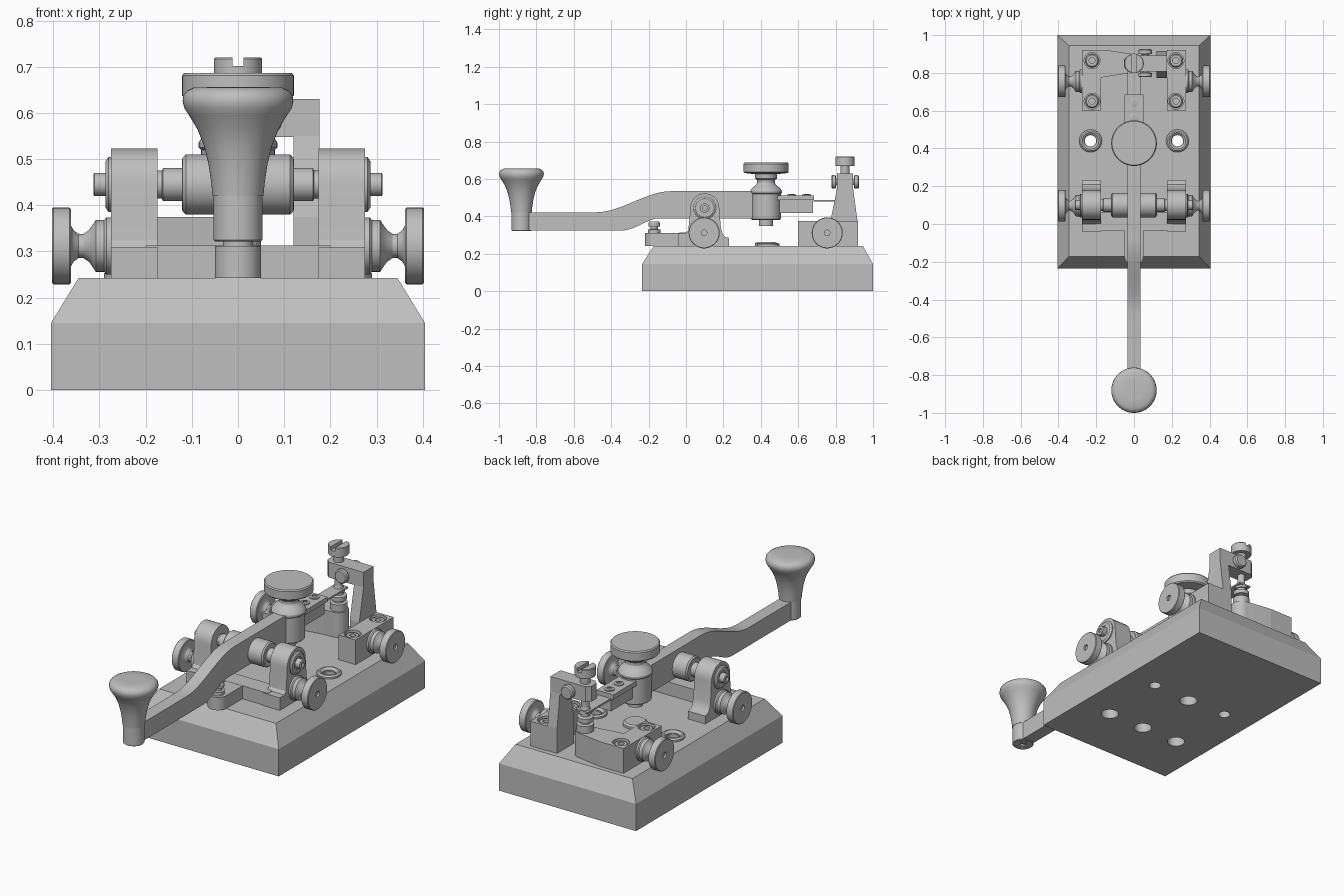
import bpy, bmesh, math

if "Cube" in bpy.data.objects:
    bpy.data.objects.remove(bpy.data.objects["Cube"])

metal = bpy.data.materials.new("plain grey")
metal.use_nodes = True
GREY = (0.52, 0.52, 0.52, 1)
metal.diffuse_color = GREY
metal.node_tree.nodes["Principled BSDF"].inputs["Base Color"].default_value = GREY
PLACE = {"x": lambda u, v, h: (h, u, v), "y": lambda u, v, h: (v, h, u), "z": lambda u, v, h: (u, v, h)}


def finish(name, bm, smooth=True):
    bmesh.ops.recalc_face_normals(bm, faces=bm.faces)
    mesh = bpy.data.meshes.new(name)
    bm.to_mesh(mesh)
    bm.free()
    mesh.materials.append(metal)
    ob = bpy.data.objects.new(name, mesh)
    bpy.context.collection.objects.link(ob)
    if smooth:
        bpy.ops.object.select_all(action="DESELECT")
        ob.select_set(True)
        bpy.context.view_layer.objects.active = ob
        bpy.ops.object.shade_smooth_by_angle(angle=math.radians(32))
    return ob


def lathe(name, profile, centre, axis="z", sign=1, ring=False, n=40, smooth=True):
    """Turn (radius, height) points around an axis; centre is the offset across it."""
    bm = bmesh.new()
    rows = []
    for r, h in profile:
        rows.append([bm.verts.new(PLACE[axis](centre[0] + r * math.cos(i * math.tau / n),
                                              centre[1] + r * math.sin(i * math.tau / n), sign * h))
                     for i in range(n)])
    pairs = list(zip(rows, rows[1:]))
    if ring:
        pairs.append((rows[-1], rows[0]))
    else:
        bm.faces.new(rows[0])
        bm.faces.new(rows[-1])
    for a, b in pairs:
        for i in range(n):
            j = (i + 1) % n
            bm.faces.new((a[i], a[j], b[j], b[i]))
    return finish(name, bm, smooth)


def rod(name, r, lo, hi, centre, axis="z", sign=1, **kw):
    return lathe(name, [(r, lo), (r, hi)], centre, axis, sign, **kw)


def prism(name, outline, lo, hi, axis="z", smooth=True):
    bm = bmesh.new()
    a = [bm.verts.new(PLACE[axis](u, v, lo)) for u, v in outline]
    b = [bm.verts.new(PLACE[axis](u, v, hi)) for u, v in outline]
    bm.faces.new(a)
    bm.faces.new(b)
    for i in range(len(a)):
        j = (i + 1) % len(a)
        bm.faces.new((a[i], a[j], b[j], b[i]))
    return finish(name, bm, smooth)


def box(name, x, y, z):
    return prism(name, [(x[0], y[0]), (x[1], y[0]), (x[1], y[1]), (x[0], y[1])], z[0], z[1], smooth=False)


def arc(cx, cy, r, start, end, n=14):
    return [(cx + r * math.cos(math.radians(start + (end - start) * i / n)),
             cy + r * math.sin(math.radians(start + (end - start) * i / n))) for i in range(n + 1)]


def ease(y0, y1, z0, z1, n=12):
    return [(y0 + (y1 - y0) * i / n, z0 + (z1 - z0) * (3 - 2 * i / n) * (i / n) ** 2) for i in range(n + 1)]


def cut(target, cutter):
    mod = target.modifiers.new("cut", "BOOLEAN")
    mod.operation, mod.solver, mod.object = "DIFFERENCE", "EXACT", cutter
    bpy.context.view_layer.objects.active = target
    bpy.ops.object.modifier_apply(modifier=mod.name)
    bpy.data.objects.remove(cutter)


# Base board with a sloped rim, mounting holes and pockets underneath
TOP = 0.243
bm = bmesh.new()
levels = []
for x, y0, y1, z in ((.405, -.235, 1, 0), (.405, -.235, 1, .145), (.345, -.172, .945, TOP)):
    levels.append([bm.verts.new(p) for p in ((-x, y0, z), (x, y0, z), (x, y1, z), (-x, y1, z))])
bm.faces.new(levels[0])
bm.faces.new(levels[2])
for a, b in zip(levels, levels[1:]):
    for i in range(4):
        bm.faces.new((a[i], a[i - 1], b[i - 1], b[i]))
base = finish("base", bm, smooth=False)
for s in (-1, 1):
    cut(base, rod("cutter", .03, -.1, .4, (s * .23, .44), smooth=False))
    lathe("mounting_washer", [(.032, .235), (.06, .235), (.06, .252), (.052, .259), (.044, .259), (.032, .249)],
          (s * .23, .44), ring=True)
for c in ((-.22, .07), (0, .07), (.22, .07), (0, .43)):
    cut(base, rod("cutter", .044, -.1, .06, c, smooth=False))

# Frame: bridge, rounded front tongue and stop screw
box("frame_bridge", (-.2, .2), (-.035, .06), (TOP, .313))
prism("frame_tongue", [(.05, 0), (-.05, 0)] + arc(0, -.17, .05, 180, 360), TOP, .312)
lathe("stop_screw", [(.033, .31), (.033, .33), (.02, .332), (.02, .345), (.031, .347), (.031, .365), (.025, .374)], (0, -.17))
lathe("stop_anvil", [(.06, TOP), (.06, .255), (.05, .263)], (0, .428))

# Pivot supports, bearings and thumb screws on both sides
AXLE = (.1, .445)
pillar = ([(-.04, TOP), (-.04, .31), (0, .31), (.012, .325), (.02, .4)] + arc(*AXLE, .078, 180, 0)
          + [(.186, .34), (.196, .305), (.21, .29), (.23, .285), (.23, TOP)])
thumb = [(.062, .26), (.062, .285), (.056, .29), (.056, .308), (.048, .313), (.034, .323), (.026, .335),
         (.026, .345), (.034, .356), (.045, .362), (.08, .362), (.083, .365), (.083, .4), (.08, .403),
         (.015, .403), (.015, .393)]
for s, side in ((-1, "right"), (1, "left")):
    prism(side + "_pivot_support", pillar, s * .174, s * .275, "x")
    lathe(side + "_bearing_nut", [(.06, .27), (.06, .28), (.05, .287), (.033, .287), (.033, .283), (.025, .283),
                                  (.025, .311), (.022, .313), (.012, .313), (.012, .303)], AXLE, "x", s)
    lathe(side + "_pivot_pin", [(.055, .11), (.055, .121), (.036, .121), (.036, .162), (.03, .165), (.03, .18)], AXLE, "x", s)
    for y in (.097, .755):
        lathe(side + "_thumb_screw", thumb, (y, .312), "x", s)
lathe("pivot_barrel", [(.058, -.12), (.065, -.113), (.065, .113), (.058, .12)], AXLE, "x")

# Swan-necked lever with its handle
lever = ([(-.88, .325)] + ease(-.34, -.14, .325, .39) + [(.43, .39), (.43, .535)]
         + ease(-.08, -.48, .535, .422) + [(-.88, .422)])
prism("lever", lever, -.034, .034, "x")
collar = lathe("handle_collar", [(.05, .322), (.053, .325), (.053, .42)], (0, -.88))
cut(collar, rod("cutter", .015, .2, .35, (0, -.88)))
lathe("handle_knob", [(.055, .42), (.058, .45), (.064, .49), (.074, .53), (.088, .565), (.105, .593), (.116, .61),
                      (.12, .625), (.118, .638), (.11, .648), (.096, .655), (.05, .656)], (0, -.88), n=56)

# Spring barrel through the lever with the large adjusting knob
MID = (0, .428)
lathe("spring_barrel", [(.075, .382), (.08, .387), (.08, .52), (.085, .525), (.085, .536), (.077, .548),
                        (.066, .56), (.055, .567), (.048, .578), (.048, .594), (.058, .602), (.06, .63)], MID)
lathe("adjusting_knob", [(.06, .626), (.115, .632), (.121, .638), (.121, .681), (.116, .687)], MID, n=56)
rod("barrel_pin", .038, .35, .39, MID)

# Lever tail, clamp plate and contact spring
box("lever_tail", (-.034, .034), (.45, .68), (.418, .487))
box("clamp_plate", (-.05, .05), (.49, .685), (.487, .512))
for y in (.565, .645):
    lathe("clamp_screw", [(.024, .51), (.024, .517), (.012, .519), (.012, .514)], (0, y), n=24)
box("contact_spring", (-.035, .035), (.67, .88), (.48, .489))

# Rear terminal blocks with recessed screws
left_outline = [(.175, .6), (.275, .6), (.275, .92), (.175, .92)]
right_outline = ([(-.275, .6), (-.175, .6), (-.175, .775), (-.05, .795)] + arc(0, .848, .05, -90, 90)
                 + [(-.04, .905), (-.14, .92), (-.275, .92)])
for s, side, outline in ((1, "left", left_outline), (-1, "right", right_outline)):
    block = prism(side + "_terminal_block", outline, TOP, .375, smooth=False)
    for y in (.65, .865):
        cut(block, rod("cutter", .042, .35, .42, (s * .222, y), smooth=False))
        lathe("terminal_screw", [(.036, .34), (.036, .36), (.03, .368), (.016, .368), (.016, .352)],
              (s * .222, y), n=28)

# Tapered contact post with an overhanging arm
post = [(.772, TOP), (.772, .375), (.808, .55), (.808, .63), (.893, .63), (.893, .55), (.917, .375), (.917, TOP)]
prism("contact_post", post, .12, .176, "x", smooth=False)
prism("contact_arm", [(.13, .808), (.13, .893), (-.03, .893), (-.052, .872), (-.052, .829), (-.03, .808)],
      .548, .63, smooth=False)
lathe("arm_clamp_screw", [(.03, .777), (.036, .782), (.036, .8), (.018, .802), (.018, .898), (.036, .9),
                          (.036, .92), (.03, .926)], (.585, .06), "y", n=28)

# Slotted contact screw above, contact stud below
TIP = (0, .85)
head = lathe("contact_screw", [(.02, .505), (.02, .55), (.025, .63), (.025, .67), (.05, .67), (.052, .673),
                               (.052, .717), (.049, .72)], TIP)
cut(head, box("cutter", (-.012, .012), (.7, 1), (.702, .8)))
lathe("spring_contact", [(.03, .468), (.03, .48), (.02, .5), (.02, .507)], TIP, n=28)
lathe("contact_stud", [(.042, .37), (.042, .412), (.026, .415), (.026, .425), (.04, .428), (.04, .45),
                       (.024, .455), (.024, .469)], TIP)
